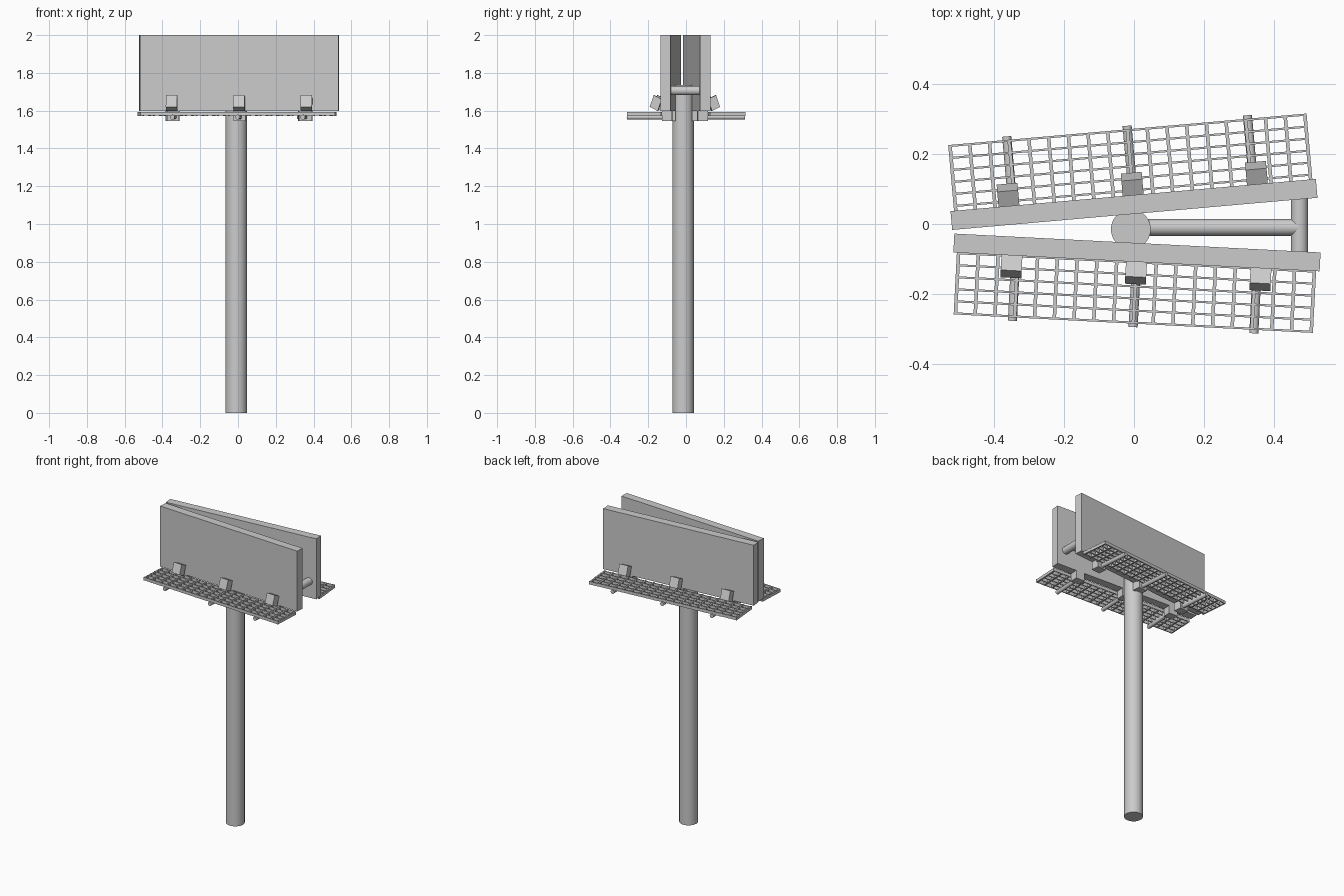
import bpy, bmesh
from math import radians, pi
from mathutils import Matrix, Vector

if "Cube" in bpy.data.objects:
    bpy.data.objects.remove(bpy.data.objects["Cube"])


def finish(name, bm, frame=Matrix(), smooth=False):
    bmesh.ops.recalc_face_normals(bm, faces=bm.faces)
    mesh = bpy.data.meshes.new(name)
    bm.to_mesh(mesh)
    bm.free()
    mesh.transform(frame)
    ob = bpy.data.objects.new(name, mesh)
    bpy.context.collection.objects.link(ob)
    if smooth:
        bpy.ops.object.select_all(action='DESELECT')
        ob.select_set(True)
        bpy.context.view_layer.objects.active = ob
        bpy.ops.object.shade_smooth_by_angle(angle=radians(40))
    return ob


def add_box(bm, lo, hi):
    lo, hi = Vector(lo), Vector(hi)
    size = Matrix.Diagonal((*(hi - lo), 1))
    bmesh.ops.create_cube(bm, size=1, matrix=Matrix.Translation((lo + hi) / 2) @ size)


def box(name, lo, hi, frame):
    bm = bmesh.new()
    add_box(bm, lo, hi)
    return finish(name, bm, frame)


def tube(name, a, b, r, frame=Matrix(), sides=32):
    a, b = Vector(a), Vector(b)
    rot = (b - a).to_track_quat('Z', 'Y').to_matrix().to_4x4()
    bm = bmesh.new()
    bmesh.ops.create_cone(bm, cap_ends=True, segments=sides, radius1=r, radius2=r,
                          depth=(b - a).length, matrix=Matrix.Translation((a + b) / 2) @ rot)
    return finish(name, bm, frame, smooth=True)


def prism(name, profile, x0, x1, frame):
    bm = bmesh.new()
    face = bm.faces.new([bm.verts.new((x0, y, z)) for y, z in profile])
    ext = bmesh.ops.extrude_face_region(bm, geom=[face], use_keep_orig=True)
    verts = [v for v in ext['geom'] if isinstance(v, bmesh.types.BMVert)]
    bmesh.ops.translate(bm, verts=verts, vec=(x1 - x0, 0, 0))
    return finish(name, bm, frame)


def grate(name, y0, y1, frame, cols=18, pitch=0.0345):
    bm = bmesh.new()
    half = 0.515
    for i in range(cols + 1):
        x = -half + 0.005 + (2 * half - 0.01) * i / cols
        add_box(bm, (x - 0.005, y0, 1.573), (x + 0.005, y1, 1.592))
    y = y1 - 0.003
    while y > y0:
        add_box(bm, (-half, y - 0.003, 1.574), (half, y + 0.003, 1.594))
        y -= pitch
    return finish(name, bm, frame)


# Each side: local +y points away from the sign face
def side(tag, centre, angle, reach):
    frame = Matrix.Translation((*centre, 0)) @ Matrix.Rotation(radians(angle), 4, 'Z')
    box(tag + "_panel", (-0.525, -0.027, 1.597), (0.525, 0.027, 2.0), frame)
    grate(tag + "_walkway_grate", 0.027, reach, frame)
    lamp = [(0.091, 1.62), (0.07, 1.682), (0.027, 1.662), (0.048, 1.598)]
    for i in (-1, 0, 1):
        # support arm, bracket under the panel, tilted floodlight
        tube(f"{tag}_arm_{i + 2}", (i * 0.346, 0, 1.566), (i * 0.346, reach + 0.01, 1.566),
             0.013, frame, 12)
        u = i * 0.352
        box(f"{tag}_bracket_{i + 2}", (u - 0.032, -0.027, 1.544), (u + 0.032, 0.027, 1.598), frame)
        u = i * 0.357
        prism(f"{tag}_floodlight_{i + 2}", lamp, u - 0.03, u + 0.03, frame)


side("back", (0.0, 0.056), 5.03, 0.216)
side("front", (0.0085, -0.0815), 180 - 2.95, 0.204)

# Pole and the T-shaped spreader between the panels
tube("pole", (-0.009, -0.015, 0), (-0.009, -0.015, 1.735), 0.057, sides=40)
tube("spreader_beam", (-0.009, -0.01, 1.706), (0.474, -0.01, 1.706), 0.024)
tube("spreader_crossbar", (0.474, -0.09, 1.706), (0.474, 0.08, 1.706), 0.0243)
